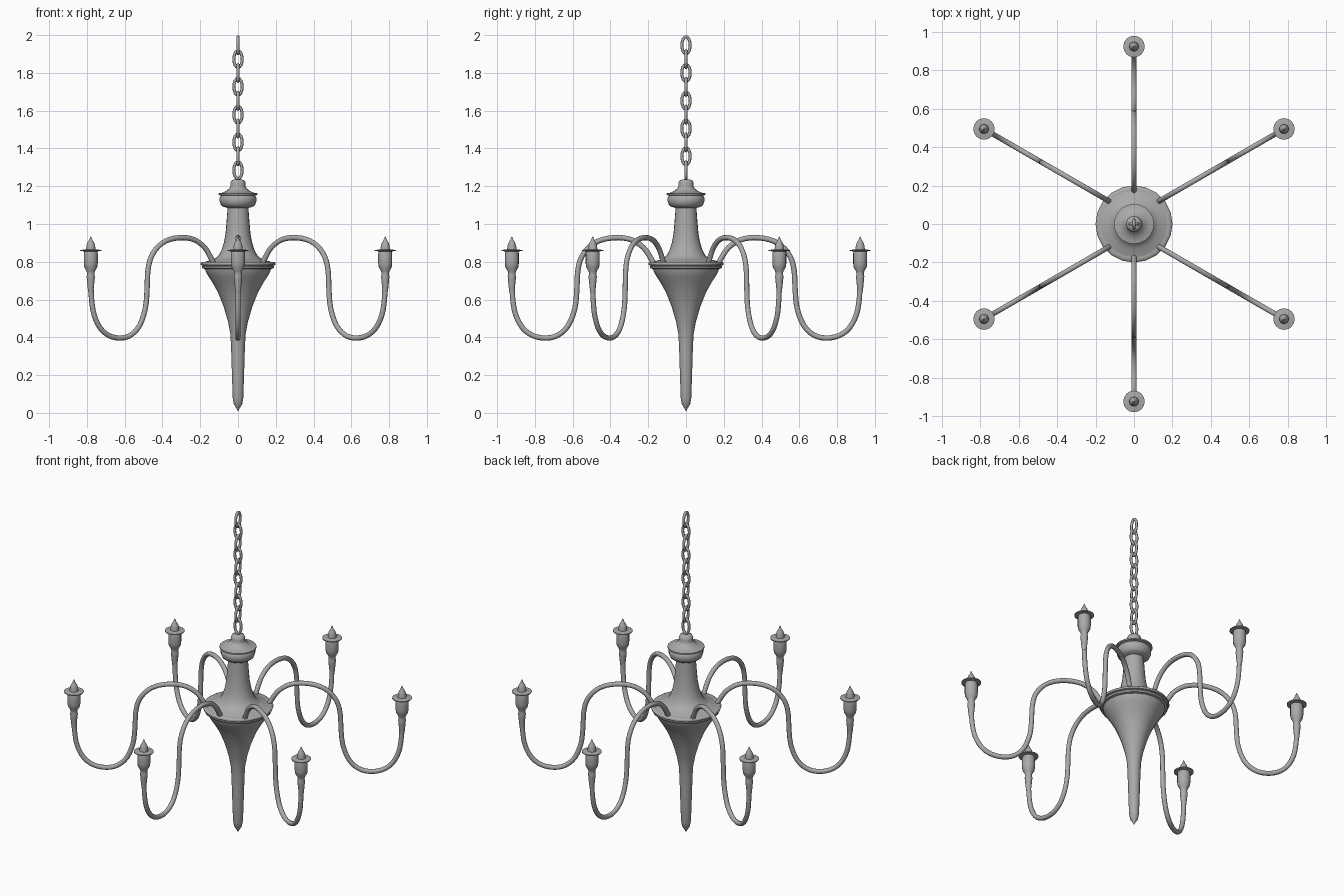
import bpy, math
from mathutils import Vector, Matrix

if "Cube" in bpy.data.objects:
    bpy.data.objects.remove(bpy.data.objects["Cube"])

metal = bpy.data.materials.new("grey metal")
metal.diffuse_color = (0.40, 0.40, 0.40, 1)
metal.use_nodes = True
metal.node_tree.nodes["Principled BSDF"].inputs["Base Color"].default_value = metal.diffuse_color


def make_object(name, verts, faces, angle=50):
    me = bpy.data.meshes.new(name)
    me.from_pydata(verts, [], faces)
    me.materials.append(metal)
    ob = bpy.data.objects.new(name, me)
    bpy.context.collection.objects.link(ob)
    bpy.ops.object.select_all(action='DESELECT')
    bpy.context.view_layer.objects.active = ob
    ob.select_set(True)
    bpy.ops.object.shade_smooth_by_angle(angle=math.radians(angle))
    return ob


def skin(rings, closed=False):
    """Join equal-sized vertex rings with quads, capping the ends if open."""
    n, m = len(rings[0]), len(rings)
    verts = [p for ring in rings for p in ring]
    faces = []
    for i in range(m if closed else m - 1):
        a, b = i * n, (i + 1) % m * n
        faces += [(a + j, a + (j + 1) % n, b + (j + 1) % n, b + j) for j in range(n)]
    if not closed:
        faces += [tuple(reversed(range(n))), tuple(range((m - 1) * n, m * n))]
    return verts, faces


def lathe(name, profile, sides, centre=(0, 0)):
    rings = [[(centre[0] + r * math.cos(2 * math.pi * j / sides),
               centre[1] + r * math.sin(2 * math.pi * j / sides), z)
              for j in range(sides)] for r, z in profile]
    return make_object(name, *skin(rings))


def smooth_path(pts, steps=5):
    """Catmull-Rom samples through 2D points."""
    p = [Vector(q) for q in pts]
    p = [2 * p[0] - p[1]] + p + [2 * p[-1] - p[-2]]
    out = []
    for i in range(1, len(p) - 2):
        a, b, c, d = p[i - 1:i + 3]
        for s in range(steps):
            t = s / steps
            out.append(0.5 * (2 * b + (c - a) * t + (2 * a - 5 * b + 4 * c - d) * t * t
                              + (3 * b - a - 3 * c + d) * t ** 3))
    return out + [p[-2]]


def planar_tube(path, radius, sides, closed=False):
    """Rings round a path lying in the xz plane."""
    rings, n = [], len(path)
    for i, p in enumerate(path):
        nxt = path[(i + 1) % n] if closed else path[min(i + 1, n - 1)]
        prv = path[i - 1] if closed else path[max(i - 1, 0)]
        t = (nxt - prv).normalized()
        nx, nz = -t.y, t.x
        ring = []
        for j in range(sides):
            a = 2 * math.pi * j / sides
            c, s = radius * math.cos(a), radius * math.sin(a)
            ring.append(Vector((p.x + nx * c, s, p.y + nz * c)))
        rings.append(ring)
    return rings


# Turned central body: pointed drop, rimmed bowl
lathe("body_bowl", [
    (0.001, 0.01), (0.012, 0.03), (0.022, 0.045), (0.028, 0.08), (0.032, 0.20),
    (0.037, 0.36), (0.041, 0.42), (0.052, 0.48), (0.075, 0.56), (0.107, 0.64),
    (0.135, 0.69), (0.158, 0.725), (0.172, 0.75), (0.175, 0.762),
    (0.189, 0.765), (0.192, 0.774), (0.188, 0.78), (0.198, 0.783),
    (0.200, 0.791), (0.195, 0.798), (0.18, 0.80), (0.10, 0.80)], 20)

# Neck with collar
lathe("neck", [
    (0.185, 0.795), (0.165, 0.803), (0.13, 0.813), (0.105, 0.83), (0.088, 0.86),
    (0.075, 0.90), (0.066, 0.95), (0.060, 1.02), (0.055, 1.085), (0.075, 1.09),
    (0.09, 1.10), (0.097, 1.12), (0.097, 1.14), (0.09, 1.15), (0.104, 1.154),
    (0.104, 1.162), (0.082, 1.166), (0.062, 1.175), (0.045, 1.19),
    (0.039, 1.20), (0.041, 1.215), (0.035, 1.23), (0.02, 1.236)], 20)

# Hanging chain of alternating links
for k in range(10):
    oval = [Vector((0.022 * math.cos(2 * math.pi * i / 16),
                    0.045 * math.sin(2 * math.pi * i / 16))) for i in range(16)]
    turn = Matrix.Translation((0, 0, 1.285 + 0.0735 * k)) @ \
        Matrix.Rotation(math.pi / 2 * (k % 2), 4, 'Z')
    rings = [[turn @ v for v in r] for r in planar_tube(oval, 0.008, 8, True)]
    make_object(f"chain_link_{k + 1}", *skin(rings, True))

# Curved arms and candle holders; the side arms sit slightly off the radial lines
arm = smooth_path([(0.165, 0.78), (0.19, 0.825), (0.225, 0.875), (0.285, 0.915), (0.358, 0.928),
                   (0.44, 0.918), (0.505, 0.885), (0.553, 0.825), (0.573, 0.75),
                   (0.578, 0.65), (0.588, 0.555), (0.622, 0.465), (0.675, 0.413),
                   (0.74, 0.396), (0.81, 0.409), (0.865, 0.45), (0.902, 0.52),
                   (0.917, 0.60), (0.92, 0.66)], 3)
holder = [(0.012, 0.63), (0.016, 0.66), (0.021, 0.71), (0.022, 0.722), (0.019, 0.735),
          (0.022, 0.75), (0.034, 0.77), (0.037, 0.79), (0.037, 0.845), (0.034, 0.855),
          (0.056, 0.857), (0.056, 0.862), (0.025, 0.866), (0.023, 0.885),
          (0.018, 0.90), (0.009, 0.915), (0.001, 0.935)]
for k in range(6):
    deg = 30 + 60 * k
    shift = {30: 0.038, 150: -0.038, 210: 0.038, 330: -0.038}.get(deg, 0)
    turn = Matrix.Rotation(math.radians(deg), 4, 'Z') @ Matrix.Translation((0, shift, 0))
    rings = [[turn @ v for v in r] for r in planar_tube(arm, 0.014, 10)]
    make_object(f"arm_{k + 1}", *skin(rings))
    tip = turn @ Vector((0.922, 0, 0))
    lathe(f"candle_holder_{k + 1}", holder, 16, (tip.x, tip.y))

# Make all surfaces face outwards
import bmesh
for ob in bpy.context.collection.objects:
    bm = bmesh.new()
    bm.from_mesh(ob.data)
    bmesh.ops.recalc_face_normals(bm, faces=bm.faces)
    bm.to_mesh(ob.data)
    bm.free()
